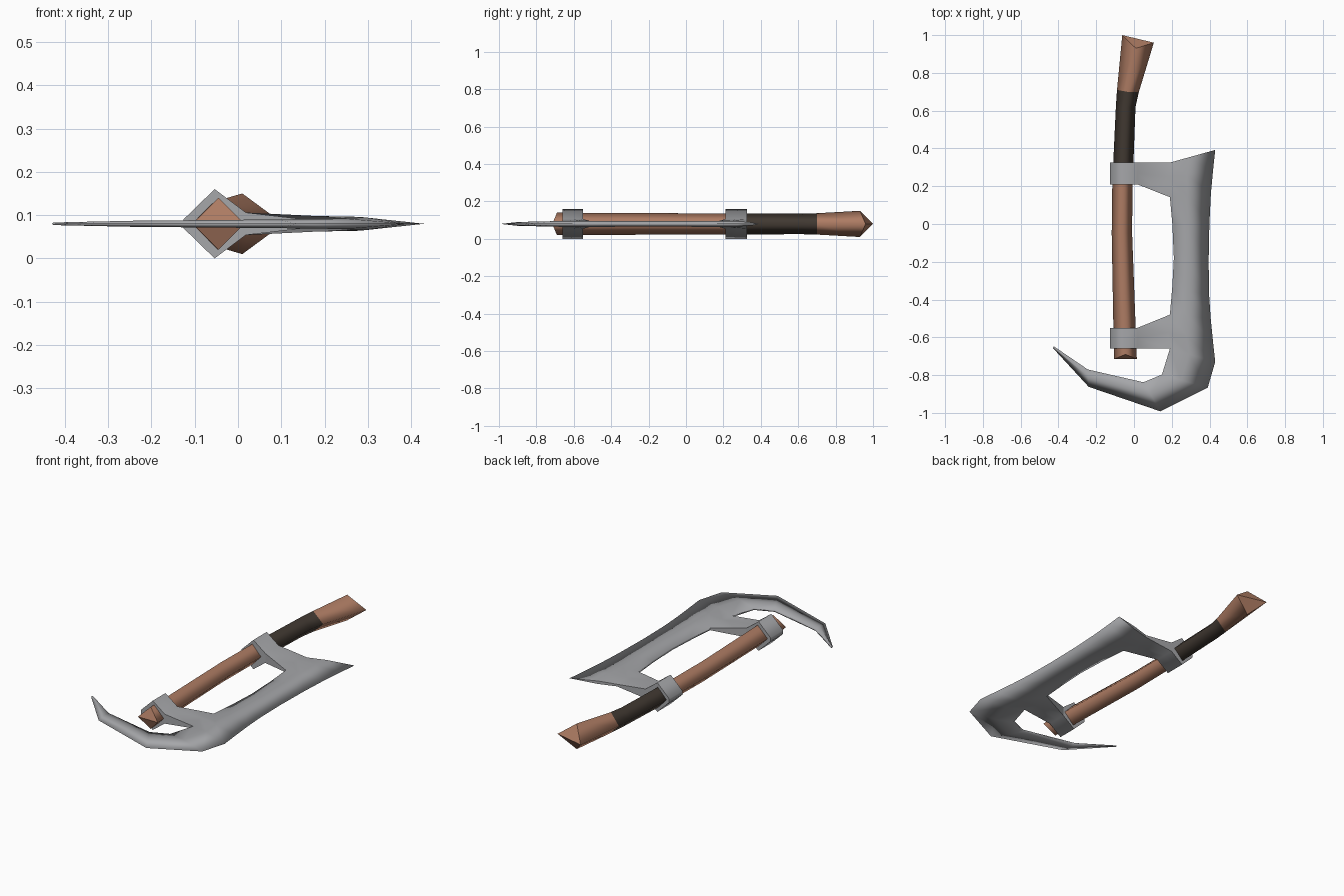
import bpy, bmesh

if "Cube" in bpy.data.objects:
    bpy.data.objects.remove(bpy.data.objects["Cube"])

ZC = 0.08  # mid-plane height of the whole weapon


def material(name, rgb):
    m = bpy.data.materials.new(name)
    m.diffuse_color = (*rgb, 1)
    m.use_nodes = True
    m.node_tree.nodes["Principled BSDF"].inputs["Base Color"].default_value = m.diffuse_color
    return m


WOOD = material("brown wood", (0.42, 0.20, 0.125))
GRIP = material("dark leather", (0.052, 0.040, 0.031))
STEEL = material("grey steel", (0.38, 0.385, 0.40))


def build(name, faces, mats):
    """faces: list of (points, smooth, material index); shared points are welded."""
    bm = bmesh.new()
    for pts, smooth, mi in faces:
        f = bm.faces.new([bm.verts.new(p) for p in pts])
        f.smooth, f.material_index = smooth, mi
    bmesh.ops.remove_doubles(bm, verts=bm.verts, dist=0.0005)
    bmesh.ops.recalc_face_normals(bm, faces=bm.faces)
    me = bpy.data.meshes.new(name)
    bm.to_mesh(me)
    bm.free()
    for m in mats:
        me.materials.append(m)
    ob = bpy.data.objects.new(name, me)
    bpy.context.collection.objects.link(ob)
    return ob


# Handle: diamond section lofted along y
# (left x, left y, right x, right y, ridge x, ridge y, half height)
stations = [
    (-0.105, -0.715, 0.015, -0.715, -0.045, -0.69, 0.060),
    (-0.110, -0.50, 0.007, -0.50, -0.050, -0.50, 0.059),
    (-0.118, -0.05, -0.010, -0.05, -0.064, -0.05, 0.057),
    (-0.115, 0.20, -0.008, 0.20, -0.061, 0.20, 0.056),
    (-0.111, 0.30, -0.004, 0.30, -0.058, 0.30, 0.056),
    (-0.096, 0.62, 0.008, 0.62, -0.045, 0.62, 0.055),
    (-0.090, 0.71, 0.026, 0.70, -0.035, 0.70, 0.057),
    (-0.062, 1.00, 0.105, 0.96, 0.010, 0.93, 0.070),
]
rings = [[(lx, ly, ZC), (mx, my, ZC + h), (rx, ry, ZC), (mx, my, ZC - h)]
         for lx, ly, rx, ry, mx, my, h in stations]
faces = []
for i, (a, b) in enumerate(zip(rings, rings[1:])):
    for k in range(4):
        j = (k + 1) % 4
        faces.append(([a[k], a[j], b[j], b[k]], True, 1 if i in (4, 5) else 0))
for r in (rings[0], rings[-1]):  # end caps folded along the side-to-side line
    faces.append(([r[0], r[1], r[2]], False, 0))
    faces.append(([r[0], r[2], r[3]], False, 0))
build("handle", faces, [WOOD, GRIP])

# Blade: stations from the rear point round to the hook tip
# (inner x, y, inner half thickness, outer x, y, ridge half thickness)
blade = [
    (0.190, 0.325, 0.006, 0.430, 0.392, 0.008),
    (0.180, 0.250, 0.018, 0.418, 0.280, 0.016),
    (0.190, 0.142, 0.006, 0.407, 0.160, 0.016),
    (0.203, 0.000, 0.006, 0.399, 0.000, 0.015),
    (0.211, -0.180, 0.006, 0.395, -0.200, 0.015),
    (0.203, -0.330, 0.006, 0.398, -0.380, 0.015),
    (0.190, -0.480, 0.006, 0.406, -0.500, 0.016),
    (0.180, -0.575, 0.018, 0.418, -0.620, 0.016),
    (0.190, -0.660, 0.006, 0.430, -0.730, 0.015),
    (0.148, -0.797, 0.005, 0.390, -0.867, 0.012),
    (0.050, -0.838, 0.005, 0.140, -0.992, 0.010),
    (-0.245, -0.770, 0.004, -0.240, -0.862, 0.007),
    (-0.424, -0.648, 0.002, -0.430, -0.656, 0.003),
]
ARM_SPANS = (0, 1, 6, 7)  # spans whose inner side opens into an arm


def section(s, side):
    ix, iy, ih, ox, oy, rh = s
    t = 0.42
    return [(ix, iy, ZC + side * ih),
            (ix + (ox - ix) * t, iy + (oy - iy) * t, ZC + side * rh),
            (ox, oy, ZC)]


faces = []
for i, (s, n) in enumerate(zip(blade, blade[1:])):
    for side in (1, -1):
        a, b = section(s, side), section(n, side)
        for k in (0, 1):
            faces.append(([a[k], a[k + 1], b[k + 1], b[k]], True, 0))
    if i not in ARM_SPANS:
        faces.append(([section(s, 1)[0], section(n, 1)[0],
                       section(n, -1)[0], section(s, -1)[0]], True, 0))
for s in (blade[0], blade[-1]):  # thin end faces
    u, d = section(s, 1), section(s, -1)
    faces.append(([u[0], u[1], u[2], d[1], d[0]], False, 0))

# Arms and the diamond collars that clasp the handle
for first, y_hi, y_lo in ((0, 0.325, 0.21), (6, -0.55, -0.66)):
    inner = blade[first:first + 3]
    ys = (y_hi, (y_hi + y_lo) / 2, y_lo)
    for k in (0, 1):
        for side in (1, -1):
            z = ZC + side * 0.026
            faces.append(([(0.018, ys[k], z), (0.018, ys[k + 1], z),
                           section(inner[k + 1], side)[0],
                           section(inner[k], side)[0]], True, 0))
    for k in (0, 2):  # arm edge faces
        u, d = section(inner[k], 1)[0], section(inner[k], -1)[0]
        faces.append(([(0.018, ys[k], ZC + 0.026), u, d,
                       (0.018, ys[k], ZC - 0.026)], False, 0))
    outline = [(0.018, 0.026), (-0.054, 0.08), (-0.126, 0.010),
               (-0.126, -0.010), (-0.054, -0.08), (0.018, -0.026)]
    for y in (y_hi, y_lo):
        faces.append(([(x, y, ZC + z) for x, z in outline], False, 0))
    for (x0, z0), (x1, z1) in zip(outline, outline[1:]):
        for ya, yb in zip(ys, ys[1:]):
            faces.append(([(x0, ya, ZC + z0), (x1, ya, ZC + z1),
                           (x1, yb, ZC + z1), (x0, yb, ZC + z0)], True, 0))
build("blade_with_collars", faces, [STEEL])
